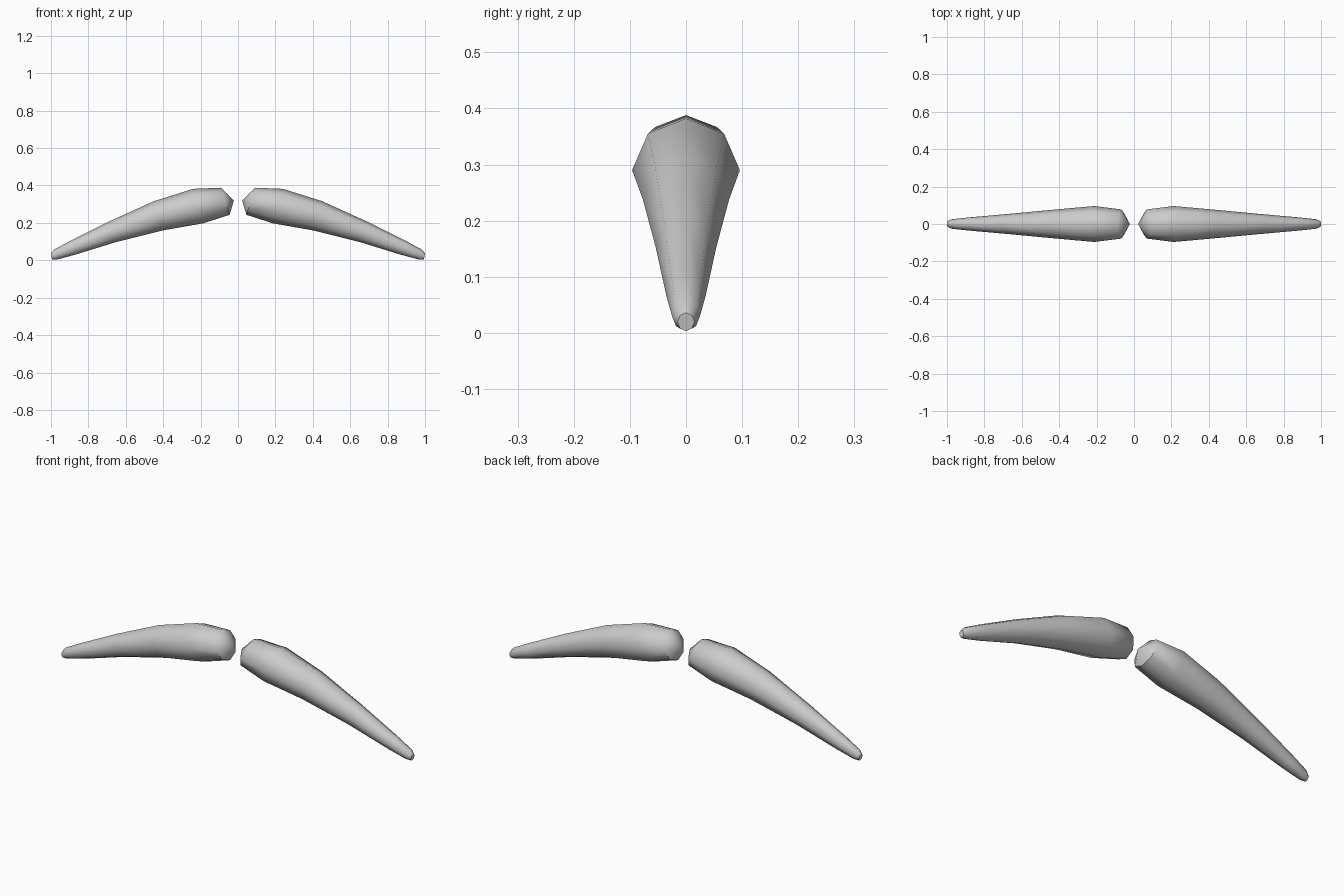
import bpy, bmesh
from math import sin, cos, pi
from mathutils import Vector

if "Cube" in bpy.data.objects:
    bpy.data.objects.remove(bpy.data.objects["Cube"])

SIDES = 8
# Cross-sections: top (x, z), bottom (x, z), half width in y
RINGS = [
    ((0.09, 0.388), (0.045, 0.243), 0.078),
    ((0.24, 0.382), (0.185, 0.198), 0.096),
    ((0.45, 0.316), (0.40, 0.160), 0.077),
    ((0.69, 0.207), (0.65, 0.098), 0.054),
    ((0.90, 0.102), (0.87, 0.030), 0.035),
    ((0.985, 0.056), (0.968, 0.004), 0.025),
    ((1.00, 0.036), (0.993, 0.003), 0.015),
]
INNER_POINT = (0.022, 0, 0.32)


def moustache_half(name, side):
    bm = bmesh.new()
    loops = []
    for top, bottom, width in RINGS:
        t = Vector((side * top[0], 0, top[1]))
        b = Vector((side * bottom[0], 0, bottom[1]))
        mid, up = (t + b) / 2, (t - b) / 2
        loops.append([bm.verts.new(mid + up * cos(2 * pi * i / SIDES)
                                   + Vector((0, width * sin(2 * pi * i / SIDES), 0)))
                      for i in range(SIDES)])
    point = bm.verts.new((side * INNER_POINT[0], 0, INNER_POINT[2]))
    for i in range(SIDES):
        j = (i + 1) % SIDES
        bm.faces.new((point, loops[0][i], loops[0][j]))
        for a, b in zip(loops, loops[1:]):
            bm.faces.new((a[i], b[i], b[j], a[j]))
    bm.faces.new(loops[-1])
    bmesh.ops.recalc_face_normals(bm, faces=bm.faces)
    mesh = bpy.data.meshes.new(name)
    bm.to_mesh(mesh)
    bm.free()
    obj = bpy.data.objects.new(name, mesh)
    bpy.context.collection.objects.link(obj)
    bpy.ops.object.select_all(action='DESELECT')
    obj.select_set(True)
    bpy.context.view_layer.objects.active = obj
    bpy.ops.object.shade_smooth_by_angle(angle=pi / 3.5)


# Two mirrored halves
moustache_half("moustache_right", 1)
moustache_half("moustache_left", -1)
